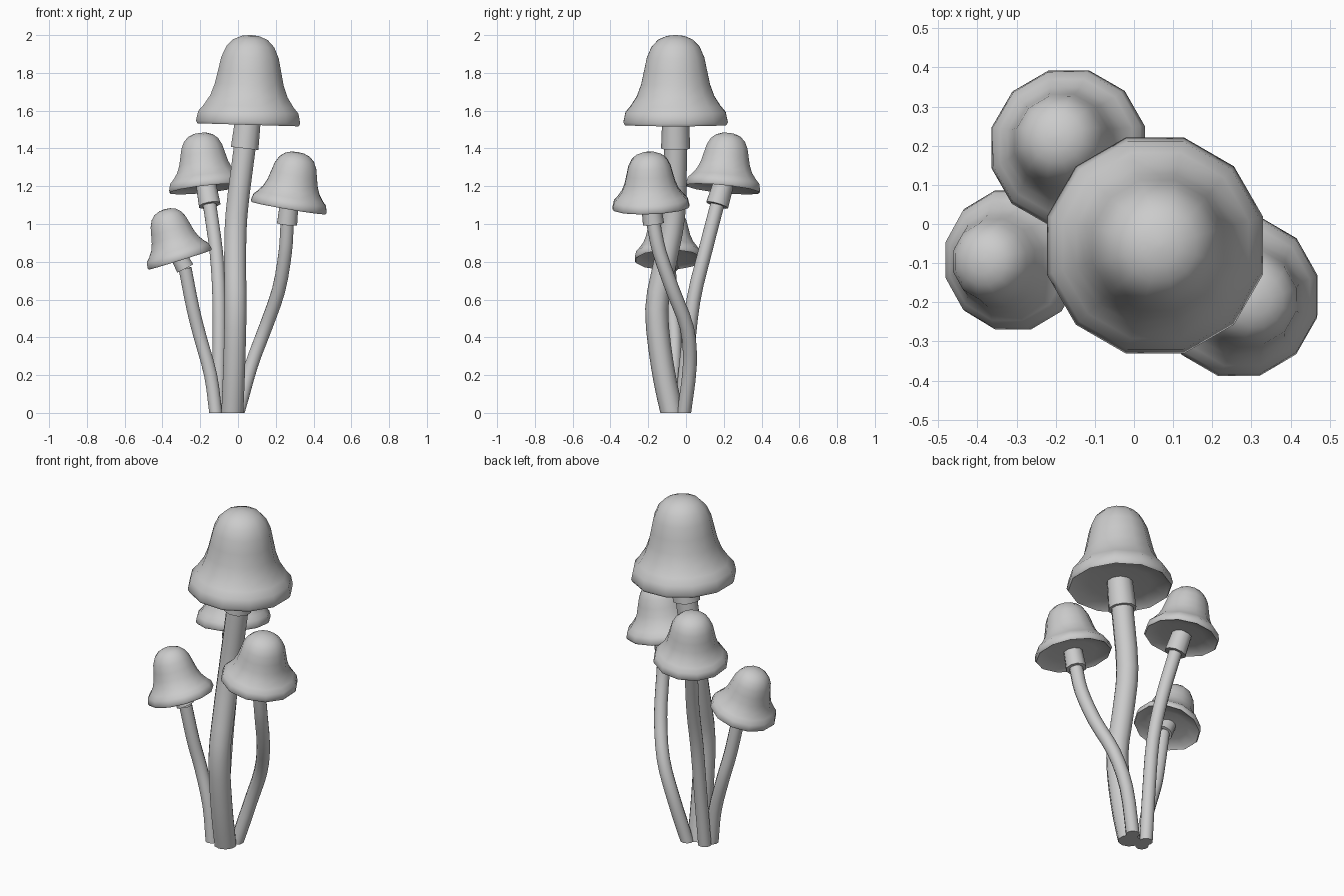
import bpy, bmesh, math
from mathutils import Vector

if "Cube" in bpy.data.objects:
    bpy.data.objects.remove(bpy.data.objects["Cube"])

Z = Vector((0, 0, 1))


def loft(name, rings, sides, cap_start=True, cap_end=True, phase=0.5):
    """Skin rings given as (centre, axis, radius)."""
    bm = bmesh.new()
    loops = []
    for c, axis, r in rings:
        q = Z.rotation_difference(Vector(axis).normalized())
        loops.append([bm.verts.new(Vector(c) + q @ Vector((
            r * math.cos(2 * math.pi * (i + phase) / sides),
            r * math.sin(2 * math.pi * (i + phase) / sides), 0)))
            for i in range(sides)])
    for a, b in zip(loops, loops[1:]):
        for i in range(sides):
            j = (i + 1) % sides
            bm.faces.new((a[i], a[j], b[j], b[i]))
    if cap_start:
        bm.faces.new(loops[0][::-1])
    if cap_end:
        bm.faces.new(loops[-1])
    bmesh.ops.recalc_face_normals(bm, faces=bm.faces)
    me = bpy.data.meshes.new(name)
    bm.to_mesh(me)
    bm.free()
    ob = bpy.data.objects.new(name, me)
    bpy.context.collection.objects.link(ob)
    bpy.ops.object.select_all(action='DESELECT')
    ob.select_set(True)
    bpy.context.view_layer.objects.active = ob
    bpy.ops.object.shade_smooth_by_angle(angle=math.radians(50))
    return ob


def smooth_path(points, steps=3):
    """Catmull-Rom curve through the points."""
    p = [Vector(v) for v in points]
    p = [2 * p[0] - p[1]] + p + [2 * p[-1] - p[-2]]
    out = []
    for a, b, c, d in zip(p, p[1:], p[2:], p[3:]):
        for s in range(steps):
            t = s / steps
            out.append(0.5 * (2 * b + (c - a) * t + (2 * a - 5 * b + 4 * c - d) * t * t
                              + (3 * b - a - 3 * c + d) * t ** 3))
    return out + [p[-2]]


# Bell profile from underside to crown: radius factor, height factor
BELL = [(0.2, 0.07), (0.6, 0.065), (0.88, 0.04), (0.97, 0.0), (1.0, 0.03), (0.96, 0.14),
        (0.86, 0.21), (0.74, 0.32), (0.66, 0.45), (0.605, 0.6), (0.55, 0.75),
        (0.46, 0.87), (0.33, 0.95), (0.17, 0.99), (0.03, 1.0)]


def mushroom(name, path, stem_r, collar_r, rim, axis, cap_r, cap_h):
    rim, axis = Vector(rim), Vector(axis).normalized()
    # stem, running on up inside the collar
    pts = smooth_path(path)
    rings = []
    for i, c in enumerate(pts):
        tangent = pts[min(i + 1, len(pts) - 1)] - pts[max(i - 1, 0)]
        rings.append((c, Z if i == 0 else tangent, stem_r))
    loft(name + "_stem", rings, 10, cap_end=False)
    # collar under the cap
    top = rim + axis * cap_h * 0.08
    low = Vector(path[-1])
    d = top - low
    loft(name + "_collar", [(low, d, stem_r * 0.9), (low, d, collar_r),
                            (top, d, collar_r * 0.92)], 10, cap_start=False)
    # bell cap
    loft(name + "_cap", [(rim + axis * cap_h * h, axis, cap_r * r) for r, h in BELL], 12)


mushroom("tall", [(-0.03, -0.075, 0), (-0.02, -0.125, 0.25), (-0.013, -0.155, 0.55),
                  (-0.015, -0.11, 0.8), (-0.008, -0.065, 1.05), (0.035, -0.055, 1.4)],
         0.061, 0.077, (0.053, -0.055, 1.525), (0.03, 0, 1), 0.286, 0.475)
mushroom("right", [(0.0, -0.01, 0), (0.07, 0.02, 0.25), (0.145, 0.005, 0.45),
                   (0.215, -0.07, 0.65), (0.25, -0.14, 0.85), (0.26, -0.172, 1.0)],
         0.037, 0.056, (0.267, -0.185, 1.085), (0.17, -0.04, 1), 0.21, 0.3)
mushroom("back", [(-0.105, -0.025, 0), (-0.1, 0.005, 0.3), (-0.1, 0.04, 0.6),
                  (-0.115, 0.1, 0.85), (-0.15, 0.165, 1.1)],
         0.037, 0.06, (-0.167, 0.195, 1.185), (-0.11, 0.1, 1), 0.204, 0.3)
mushroom("left", [(-0.118, -0.075, 0), (-0.145, -0.065, 0.2), (-0.2, -0.06, 0.4),
                  (-0.24, -0.075, 0.56), (-0.28, -0.09, 0.765)],
         0.036, 0.05, (-0.307, -0.092, 0.81), (-0.31, -0.02, 1), 0.184, 0.28)
